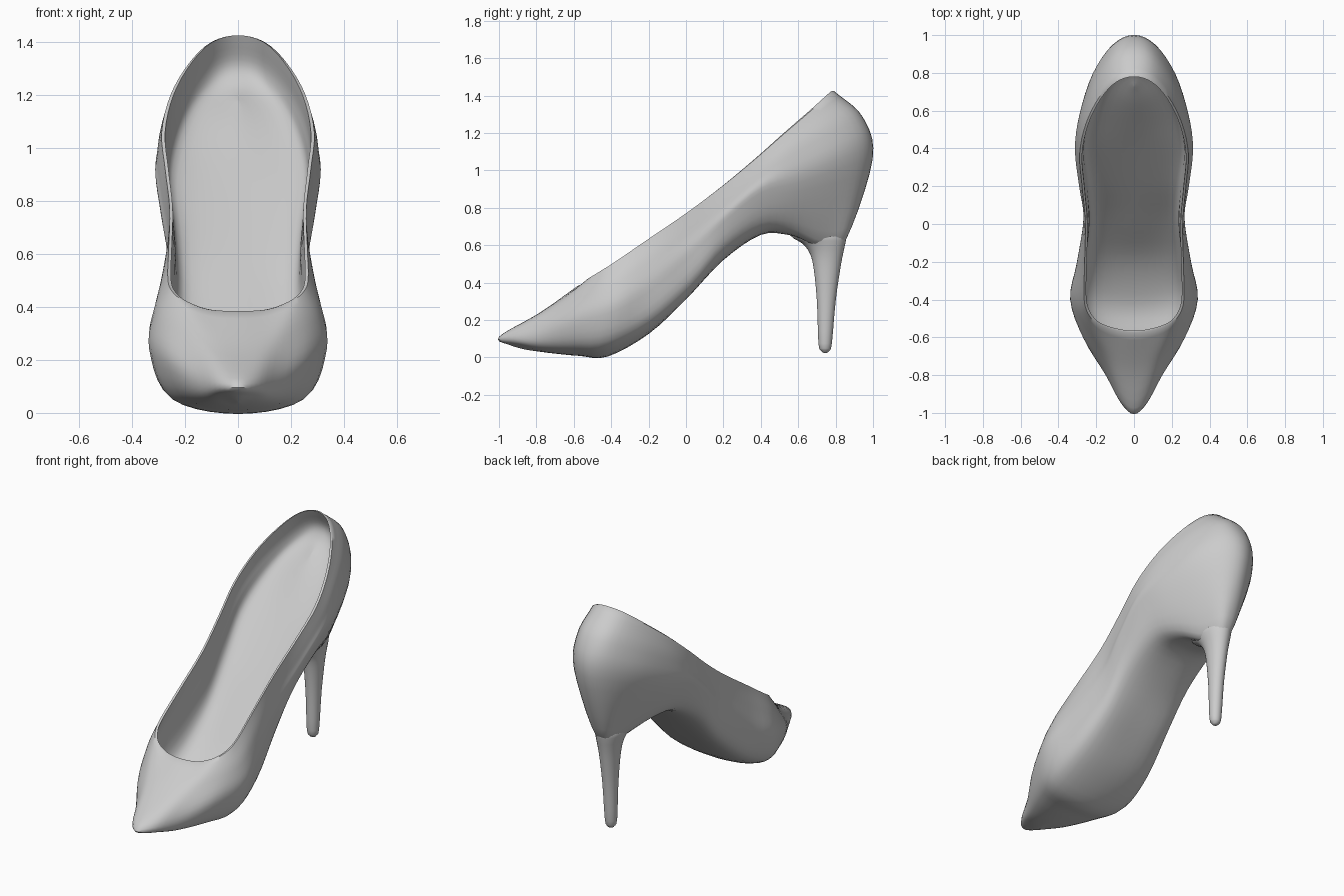
import bpy, math
from mathutils import Vector

if "Cube" in bpy.data.objects:
    bpy.data.objects.remove(bpy.data.objects["Cube"], do_unlink=True)

grey = bpy.data.materials.new("plain_grey")
grey.use_nodes = True
grey.diffuse_color = (0.6, 0.6, 0.6, 1)
grey.node_tree.nodes["Principled BSDF"].inputs["Base Color"].default_value = (0.6, 0.6, 0.6, 1)


def flip(p):
    return Vector((-p.x, p.y, p.z))


def spline(pts, steps, before=None, after=None):
    """Smooth curve through pts; before and after set the end tangents."""
    pts = [Vector(p) for p in pts]
    before = before or pts[0] * 2 - pts[1]
    after = after or pts[-1] * 2 - pts[-2]
    q = [before] + pts + [after]
    out = []
    for i in range(1, len(q) - 2):
        a, b, c, d = q[i - 1:i + 3]
        for k in range(steps):
            t = k / steps
            out.append(0.5 * (2 * b + (c - a) * t + (2 * a - 5 * b + 4 * c - d) * t * t
                              + (3 * b - a - 3 * c + d) * t ** 3))
    return out + [pts[-1]]


def make_object(name, verts, faces):
    mesh = bpy.data.meshes.new(name)
    mesh.from_pydata([tuple(v) for v in verts], [], faces)
    mesh.materials.append(grey)
    ob = bpy.data.objects.new(name, mesh)
    bpy.context.collection.objects.link(ob)
    bpy.ops.object.select_all(action='DESELECT')
    ob.select_set(True)
    bpy.context.view_layer.objects.active = ob
    bpy.ops.object.shade_smooth_by_angle(angle=math.radians(50))
    return ob


# Guide curves of the left half, each from the toe to the back of the heel
RIM = [(0, -.575, .385), (.11, -.56, .39), (.20, -.525, .42), (.25, -.46, .46), (.265, -.38, .51),
       (.262, -.22, .62), (.258, 0, .77), (.275, .20, .92), (.288, .37, 1.06), (.255, .53, 1.20),
       (.185, .67, 1.32), (.10, .76, 1.40), (0, .79, 1.425)]
SHOULDER = [(0, -.78, .24), (.09, -.74, .26), (.175, -.66, .29), (.27, -.53, .335), (.315, -.40, .38),
            (.29, -.21, .50), (.262, .02, .66), (.285, .20, .80), (.305, .39, .96), (.285, .56, 1.08),
            (.215, .76, 1.19), (.11, .905, 1.27), (0, .945, 1.285)]
WIDEST = [(0, -1, .11), (.07, -.945, .115), (.15, -.80, .13), (.265, -.61, .19), (.335, -.40, .24),
          (.30, -.20, .35), (.265, .03, .55), (.285, .20, .72), (.305, .40, .88), (.275, .59, .93),
          (.205, .80, 1.0), (.11, .945, 1.05), (0, .998, 1.06)]
EDGE = [(0, -.94, .065), (.06, -.88, .06), (.12, -.78, .05), (.20, -.60, .05), (.255, -.42, .06),
        (.25, -.20, .17), (.22, .02, .36), (.215, .20, .56), (.21, .40, .69), (.165, .56, .69),
        (.078, .73, .62), (.045, .835, .63), (0, .858, .635)]
SOLE = [(0, -.85, .04), (0, -.78, .03), (0, -.70, .02), (0, -.57, .008), (0, -.42, .004),
        (0, -.20, .125), (0, 0, .31), (0, .20, .52), (0, .40, .655), (0, .55, .655),
        (0, .66, .63), (0, .72, .61), (0, .76, .605)]
BED_EDGE = [(0, -.90, .11), (.05, -.84, .11), (.10, -.75, .11), (.19, -.58, .12), (.24, -.40, .14),
            (.225, -.20, .25), (.205, .01, .44), (.21, .20, .65), (.23, .39, .85), (.205, .55, 1.0),
            (.15, .69, 1.13), (.08, .78, 1.21), (0, .80, 1.235)]
BED_MIDDLE = [(0, -.85, .10), (0, -.78, .09), (0, -.70, .085), (0, -.57, .08), (0, -.42, .09),
              (0, -.20, .21), (0, 0, .41), (0, .20, .62), (0, .40, .83), (0, .52, .96),
              (0, .63, 1.08), (0, .70, 1.15), (0, .73, 1.18)]

STEPS = 4
guides = [spline(g, STEPS, flip(Vector(g[1])), flip(Vector(g[-2])))
          for g in (RIM, SHOULDER, WIDEST, EDGE, SOLE, BED_EDGE, BED_MIDDLE)]

# Shoe body: footbed, lining, rim, upper and sole as one swept cross-section
rows = []
for n, (rim, shoulder, widest, edge, sole, bed_edge, bed_mid) in enumerate(zip(*guides)):
    rim_in = Vector((rim.x * .955, .1 + (rim.y - .1) * .985, rim.z))
    hollow = Vector((shoulder.x * .93, shoulder.y * .97, shoulder.z - .01))
    lining = hollow.lerp((bed_edge + rim_in) / 2, 0.7 * n / (len(guides[0]) - 1))
    inside = spline([bed_mid, bed_edge, lining, rim_in], 5, before=flip(bed_edge))
    outside = spline([rim, shoulder, widest, edge, sole], 5, after=flip(edge))
    rows.append(inside + outside)
cols = len(rows[0])
faces = [(r * cols + c, r * cols + c + 1, (r + 1) * cols + c + 1, (r + 1) * cols + c)
         for r in range(len(rows) - 1) for c in range(cols - 1)]
body = make_object("shoe_body", [p for row in rows for p in row], faces)
mirror = body.modifiers.new("mirror", 'MIRROR')
mirror.use_clip = True
mirror.merge_threshold = 0.0005

# Heel: stacked ellipses, each from (height, front y, back y) and a half width
SPAN = [(.024, .735, .752), (.035, .722, .767), (.075, .708, .78), (.30, .70, .80), (.48, .682, .826),
        (.56, .66, .841), (.61, .62, .852), (.65, .56, .857), (.72, .56, .84)]
HALF = [.01, .022, .035, .043, .055, .066, .078, .085, .06]
SIDES = 28
levels = spline(SPAN, 3)
widths = spline([(w, 0, 0) for w in HALF], 3)
verts = []
for (z, front, back), w in zip(levels, widths):
    for k in range(SIDES):
        a = 2 * math.pi * k / SIDES
        verts.append((w.x * math.cos(a), (front + back) / 2 + (back - front) / 2 * math.sin(a), z))
faces = [(i * SIDES + k, i * SIDES + (k + 1) % SIDES,
          (i + 1) * SIDES + (k + 1) % SIDES, (i + 1) * SIDES + k)
         for i in range(len(levels) - 1) for k in range(SIDES)]
faces.append(tuple(reversed(range(SIDES))))
faces.append(tuple(range(len(verts) - SIDES, len(verts))))
make_object("stiletto_heel", verts, faces)
